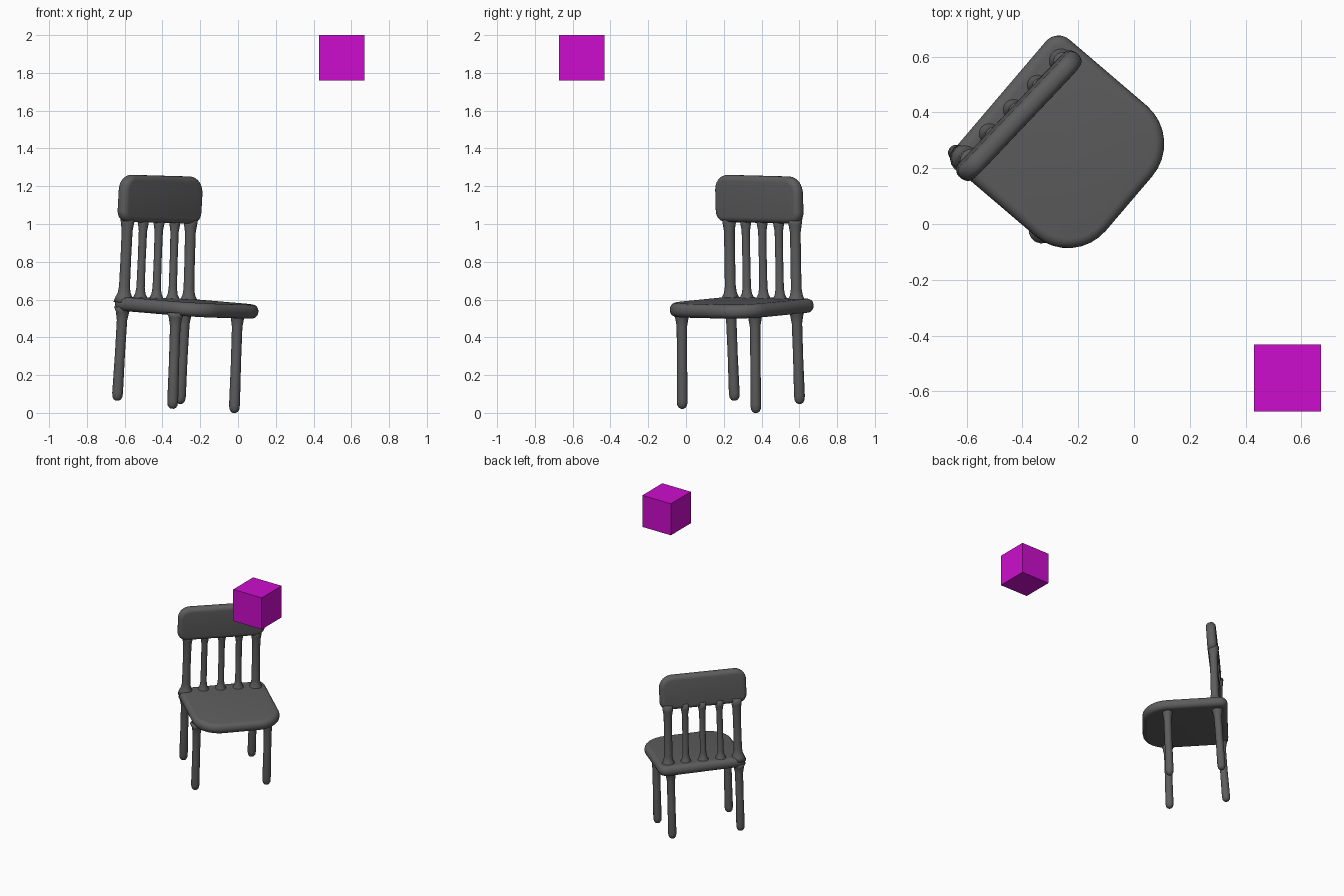
import bpy, bmesh, math
from mathutils import Matrix, Vector

start = bpy.data.objects.get("Cube")
if start:
    bpy.data.objects.remove(start, do_unlink=True)


def make_material(name, colour):
    mat = bpy.data.materials.new(name)
    mat.use_nodes = True
    mat.diffuse_color = colour
    mat.node_tree.nodes["Principled BSDF"].inputs["Base Color"].default_value = colour
    return mat


grey = make_material("dark grey", (0.11, 0.11, 0.11, 1))
magenta = make_material("magenta", (0.61, 0.004, 0.61, 1))


def finish(name, bm, mat, smooth=True):
    bmesh.ops.recalc_face_normals(bm, faces=bm.faces)
    mesh = bpy.data.meshes.new(name)
    bm.to_mesh(mesh)
    bm.free()
    mesh.materials.append(mat)
    if smooth:
        mesh.shade_smooth()
    obj = bpy.data.objects.new(name, mesh)
    bpy.context.collection.objects.link(obj)
    return obj


def rod(name, bottom, top, profile, sides=16):
    """Round rod lofted from (fraction along, radius) pairs."""
    bottom, top = Vector(bottom), Vector(top)
    turn = (top - bottom).to_track_quat('Z', 'Y')
    bm = bmesh.new()
    rings = []
    for t, r in profile:
        centre = bottom.lerp(top, t)
        rings.append([bm.verts.new(centre + turn @ Vector((r * math.cos(a), r * math.sin(a), 0)))
                      for a in (math.tau * i / sides for i in range(sides))])
    for low, high in zip(rings, rings[1:]):
        for i in range(sides):
            j = (i + 1) % sides
            bm.faces.new((low[i], low[j], high[j], high[i]))
    bm.faces.new(rings[0])
    bm.faces.new(rings[-1])
    return finish(name, bm, grey)


def slab(name, width, depth, thick, radii, matrix, edge):
    """Rounded panel; radii run from the +x +y corner anticlockwise."""
    bm = bmesh.new()
    points = []
    signs = [(1, 1), (-1, 1), (-1, -1), (1, -1)]
    for k, ((sx, sy), r) in enumerate(zip(signs, radii)):
        for i in range(9):
            a = math.pi / 2 * (k + i / 8)
            points.append((sx * (width / 2 - r) + r * math.cos(a),
                           sy * (depth / 2 - r) + r * math.sin(a), -thick / 2))
    base = bm.faces.new([bm.verts.new(p) for p in points])
    result = bmesh.ops.extrude_face_region(bm, geom=[base], use_keep_orig=True)
    new_verts = [g for g in result["geom"] if isinstance(g, bmesh.types.BMVert)]
    bmesh.ops.translate(bm, verts=new_verts, vec=(0, 0, thick))
    obj = finish(name, bm, grey)
    obj.matrix_world = matrix
    bevel = obj.modifiers.new("rounded_rim", 'BEVEL')
    bevel.width = edge
    bevel.segments = 5
    bevel.limit_method = 'ANGLE'
    bevel.angle_limit = math.radians(60)
    return obj


def rotate(degrees, axis):
    return Matrix.Rotation(math.radians(degrees), 4, axis)


# Seat: wide front corners, tighter back corners, tipped slightly forward
slab("seat", 0.615, 0.605, 0.074, (0.06, 0.06, 0.18, 0.18),
     Matrix.Translation((-0.247, 0.27, 0.556)) @ rotate(49.5, 'Z')
     @ rotate(3.7, 'X') @ rotate(1.1, 'Y'), 0.034)

# Top panel of the backrest, leaning slightly forward
slab("backrest_panel", 0.61, 0.25, 0.068, (0.09, 0.08, 0.06, 0.06),
     Matrix.Translation((-0.412, 0.388, 1.131)) @ rotate(46.5, 'Z')
     @ rotate(93.4, 'X') @ rotate(-1.1, 'Z'), 0.03)

# Legs: rounded feet, flared where they meet the seat
leg_profile = [(0, 0.008), (0.01, 0.018), (0.035, 0.026), (0.08, 0.029),
               (0.5, 0.027), (0.86, 0.028), (0.95, 0.036), (1, 0.048)]
legs = {
    "back_right_leg": ((-0.64, 0.257, 0.065), (-0.61, 0.237, 0.56)),
    "front_right_leg": ((-0.347, -0.02, 0.022), (-0.33, -0.022, 0.53)),
    "back_left_leg": ((-0.307, 0.602, 0.048), (-0.28, 0.585, 0.545)),
    "front_left_leg": ((-0.02, 0.37, 0.0), (-0.002, 0.365, 0.53)),
}
for name, (foot, head) in legs.items():
    rod(name, foot, head, leg_profile)

# Backrest posts and spindles, flared at both ends
low_right, low_left = Vector((-0.605, 0.236, 0.585)), Vector((-0.262, 0.585, 0.572))
high_right, high_left = Vector((-0.583, 0.228, 1.05)), Vector((-0.25, 0.577, 1.04))
names = ["right_post", "right_spindle", "middle_spindle", "left_spindle", "left_post"]
for i, name in enumerate(names):
    r = 0.029 if "post" in name else 0.022
    profile = [(0, r + 0.026), (0.06, r + 0.016), (0.11, r + 0.005), (0.18, r),
               (0.5, r - 0.001), (0.82, r), (0.9, r + 0.006), (1, r + 0.012)]
    rod(name, low_right.lerp(low_left, i / 4), high_right.lerp(high_left, i / 4), profile)

# Floating cube
bm = bmesh.new()
bmesh.ops.create_cube(bm, size=0.24, matrix=Matrix.Translation((0.55, -0.552, 1.88)))
finish("floating_cube", bm, magenta, smooth=False)
